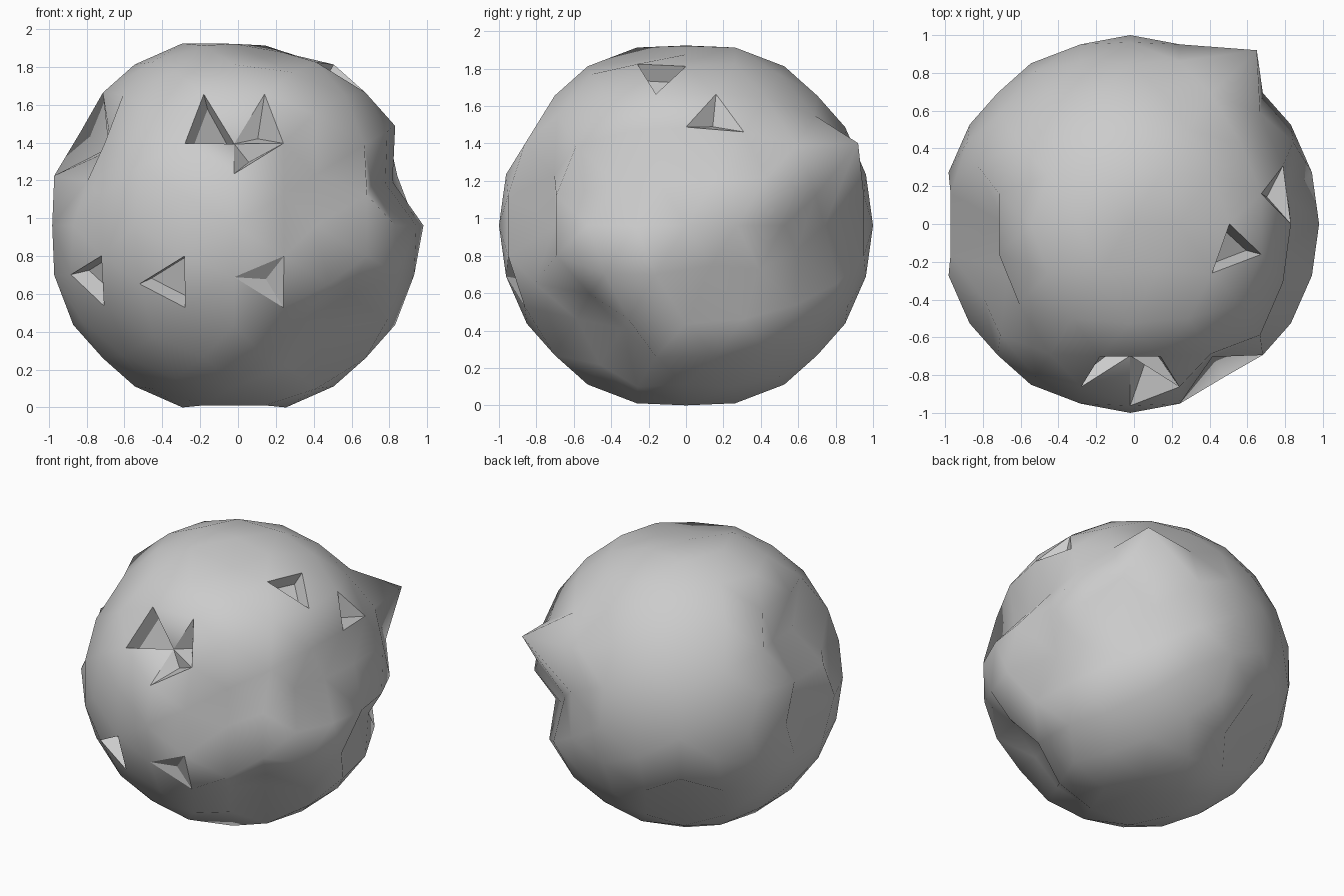
import bpy, bmesh, math
from mathutils import Vector

cube = bpy.data.objects.get("Cube")
if cube:
    bpy.data.objects.remove(cube, do_unlink=True)

# Single stone-grey material
grey = bpy.data.materials.new("stone_grey")
grey.use_nodes = True
tone = (0.6, 0.6, 0.6, 1)
grey.diffuse_color = tone
grey.node_tree.nodes["Principled BSDF"].inputs["Base Color"].default_value = tone

# Twenty-sided solid with its edges centred on the axes
bm = bmesh.new()
golden = (1 + math.sqrt(5)) / 2
for a in (-1, 1):
    for b in (-golden, golden):
        for co in ((0, b, a), (a, 0, b), (b, a, 0)):
            bm.verts.new(Vector(co).normalized())
bmesh.ops.convex_hull(bm, input=bm.verts[:])

# Split every triangle twice and push the points out to a ball
for level in range(2):
    bmesh.ops.subdivide_edges(bm, edges=bm.edges[:], cuts=1, use_grid_fill=True)
    for v in bm.verts:
        v.co.normalize()
bmesh.ops.triangulate(bm, faces=bm.faces[:])
bmesh.ops.recalc_face_normals(bm, faces=bm.faces[:])
for f in bm.faces:
    f.smooth = True


def nearest_face(direction):
    d = Vector(direction).normalized()
    return max(bm.faces, key=lambda f: f.calc_center_median().normalized().dot(d))


def nearest_vert(direction):
    d = Vector(direction).normalized()
    return max(bm.verts, key=lambda v: v.co.normalized().dot(d))


# Choose chips, spike and hollows before moving anything
flat_chips = [nearest_face(d) for d in (
    (-.32, -.87, -.29), (-.75, -.58, -.28), (-.14, -.83, .51), (.57, -.13, .82))]
deep_chips = [(nearest_face(d), s) for d, s in (
    ((.17, -.93, -.28), .97), ((.14, -.83, .51), .88),
    ((.09, -.9, .41), .88), ((.81, .16, .6), .92))]
spike = nearest_vert((.5, .81, .31))
hollows = [(nearest_vert(d), s) for d, s in (
    ((0, 0, 1), .96), ((.27, 0, .96), .95), ((.14, -.24, .96), .93),   # crown
    ((0, 0, -1), .88), ((-1, 0, 0), .82),                             # underside and side
    ((-.85, 0, .53), .78), ((-.81, -.31, .5), .8), ((-.87, -.43, .26), .9),  # side notch
    ((0, -.85, .53), .82),                                            # between front chips
    ((.53, -.85, 0), .82), ((.5, -.81, .31), .87),                    # front
    ((.87, -.43, .26), .84), ((.96, -.14, .24), .84), ((.96, .14, .24), .88),
    ((.55, -.38, -.75), .8), ((.75, -.55, -.38), .87), ((.38, -.75, -.55), .85),  # lower front
    ((.31, -.5, -.81), .92),
    ((.96, .14, -.24), .82), ((.87, .43, -.26), .9),                  # lower side
    ((.71, .7, -.14), .85), ((.53, .85, 0), .87),                     # below spike
    ((-.45, .66, -.6), .84))]                                         # back
for v, scale in hollows:
    v.co *= scale
spike.co = Vector((.67, .92, .44))

# Triangular chips: crisp rims, sunken floors or pointed pits
rims = {e for f in flat_chips + [c[0] for c in deep_chips] for e in f.edges}
for e in rims:
    e.smooth = False
walls = bmesh.ops.inset_individual(bm, faces=flat_chips, thickness=.03, depth=-.1)["faces"]
for f in walls + flat_chips:
    f.smooth = False
for f, scale in deep_chips:
    result = bmesh.ops.poke(bm, faces=[f])
    for v in result["verts"]:
        v.co *= scale
    for wall in result["faces"]:
        wall.smooth = False

# Stand the rock on the ground
low = min(v.co.z for v in bm.verts)
for v in bm.verts:
    v.co += Vector((-.02, 0, -low))

mesh = bpy.data.meshes.new("rock")
bm.to_mesh(mesh)
bm.free()
mesh.materials.append(grey)
rock = bpy.data.objects.new("rock", mesh)
bpy.context.collection.objects.link(rock)
